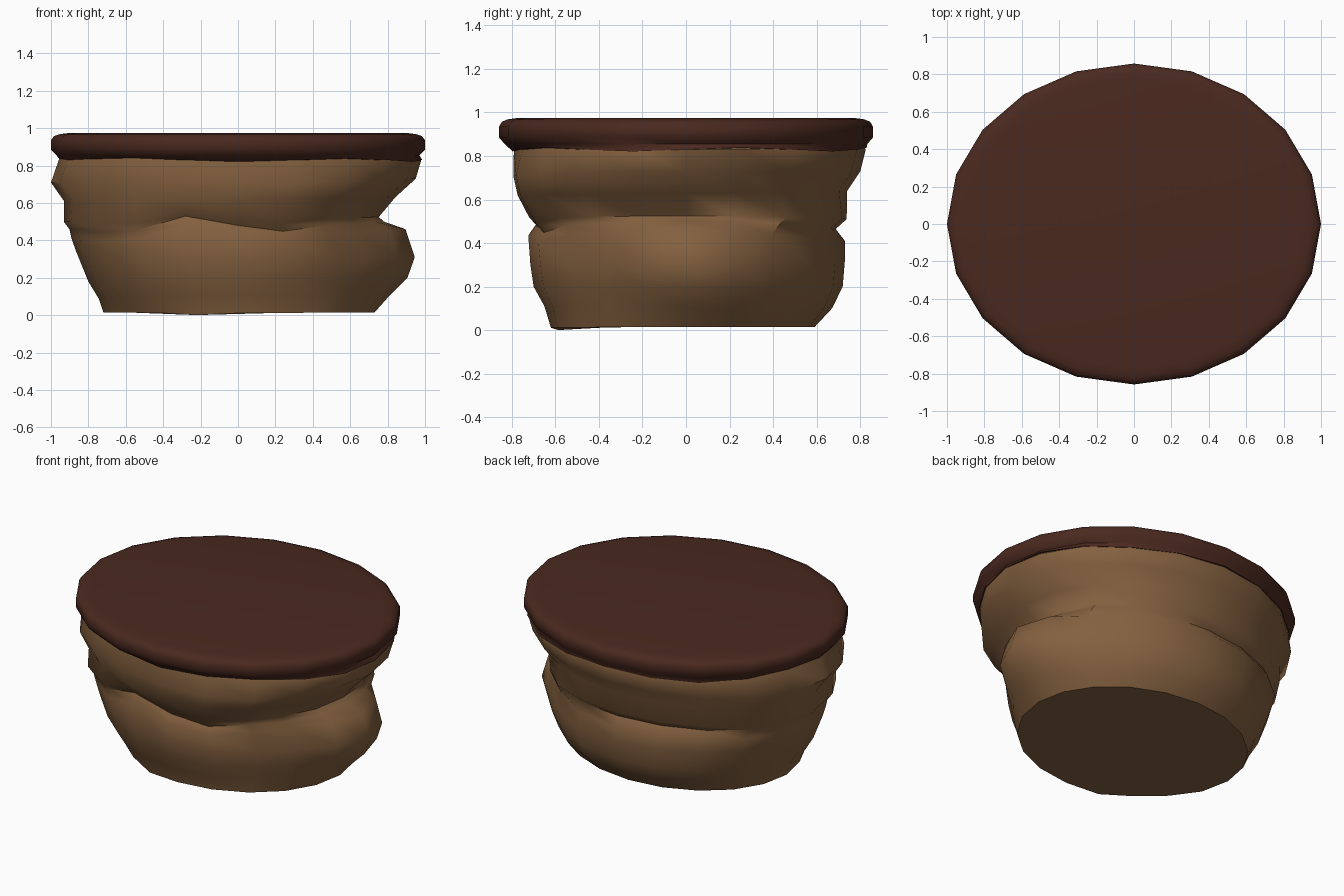
import bpy, bmesh, math

if "Cube" in bpy.data.objects:
    bpy.data.objects.remove(bpy.data.objects["Cube"])

SIDES = 20


def material(name, rgb):
    m = bpy.data.materials.new(name)
    m.diffuse_color = (*rgb, 1)
    m.use_nodes = True
    m.node_tree.nodes["Principled BSDF"].inputs["Base Color"].default_value = m.diffuse_color
    return m


def bump(angle, centre, width):
    d = (angle - centre + 180) % 360 - 180
    return math.exp(-(d / width) ** 2)


def loft(name, rows, mat, tweak):
    """Stack of rings; each row holds (radius, z) for right, back, left, front."""
    bm = bmesh.new()
    rings = []
    for k, row in enumerate(rows):
        ring = []
        for i in range(SIDES):
            deg = 360 * i / SIDES
            c, s = math.cos(math.radians(deg)), math.sin(math.radians(deg))
            px = row[0] if c >= 0 else row[2]
            py = row[1] if s >= 0 else row[3]
            scale, dz = tweak(k, deg)
            z = px[1] * c * c + py[1] * s * s + dz
            ring.append(bm.verts.new((px[0] * c * scale, py[0] * s * scale, z)))
        rings.append(ring)
    for a, b in zip(rings, rings[1:]):
        for i in range(SIDES):
            j = (i + 1) % SIDES
            bm.faces.new((a[i], b[i], b[j], a[j]))
    bm.faces.new(rings[0])
    bm.faces.new(rings[-1][::-1])
    bmesh.ops.recalc_face_normals(bm, faces=bm.faces)
    me = bpy.data.meshes.new(name)
    bm.to_mesh(me)
    bm.free()
    me.materials.append(mat)
    ob = bpy.data.objects.new(name, me)
    bpy.context.collection.objects.link(ob)
    bpy.ops.object.select_all(action='DESELECT')
    ob.select_set(True)
    bpy.context.view_layer.objects.active = ob
    bpy.ops.object.shade_smooth_by_angle(angle=math.radians(50))
    # keep the bottom rim crisp
    n = len(rings)
    for e in me.edges:
        if all(v >= SIDES * (n - 1) for v in e.vertices):
            e.use_edge_sharp = True
    return ob


leather = material("tan leather", (0.23, 0.118, 0.05))
dark = material("dark brown", (0.068, 0.022, 0.0135))

# Crumpled body, top to bottom
body_rows = [
    ((.94, .88), (.80, .88), (.94, .88), (.78, .88)),
    ((.98, .83), (.825, .83), (.955, .84), (.79, .83)),
    ((.95, .73), (.80, .73), (1.0, .71), (.79, .71)),
    ((.84, .63), (.74, .64), (.93, .61), (.77, .62)),
    ((.75, .525), (.735, .51), (.93, .50), (.72, .515)),
    ((.78, .50), (.685, .465), (.90, .46), (.685, .475)),
    ((.91, .46), (.73, .41), (.89, .41), (.725, .43)),
    ((.96, .31), (.73, .32), (.865, .34), (.715, .30)),
    ((.92, .20), (.72, .20), (.80, .18), (.70, .20)),
    ((.82, .11), (.67, .10), (.745, .09), (.65, .11)),
    ((.73, .015), (.59, .015), (.72, .015), (.62, .013)),
]


def crumple(k, deg):
    scale, dz = 1, 0
    if k in (2, 3):         # bulge on the front right
        scale += .06 * bump(deg, 300, 18)
    if k in (4, 5, 6):      # wavy fold
        dz = .06 * bump(deg, 254, 14) - .03 * bump(deg, 226, 16) - .03 * bump(deg, 285, 15)
    if k in (4, 5):         # shallower fold at the corners
        scale += .08 * bump(deg, 45, 25) + .03 * bump(deg, 225, 25)
    if k in (6, 7, 8):      # lower sag pokes out only on the right
        scale -= .08 * bump(deg, 40, 24) + .13 * bump(deg, 322, 24)
    if k == 9:
        scale -= .03 * bump(deg, 40, 24) + .06 * bump(deg, 322, 24)
    if k == 10:
        scale -= .04 * bump(deg, 225, 20)
        dz = -.012 * bump(deg, 252, 12)
    return scale, dz


loft("crumpled_body", body_rows, leather, crumple)

# Rounded lid with a slightly uneven lower edge
lid_rows = [tuple((r * w, z) for w in (1, .858, 1, .858)) for r, z in
            [(.90, .975), (.955, .968), (.985, .957), (1, .935), (1, .885), (.97, .855)]]
lid_rows.append(((.985, .83), (.83, .83), (.96, .84), (.795, .83)))


def lid_edge(k, deg):
    return 1, (.009 * math.sin(math.radians(deg * 5)) if k == 6 else 0)


loft("lid", lid_rows, dark, lid_edge)
